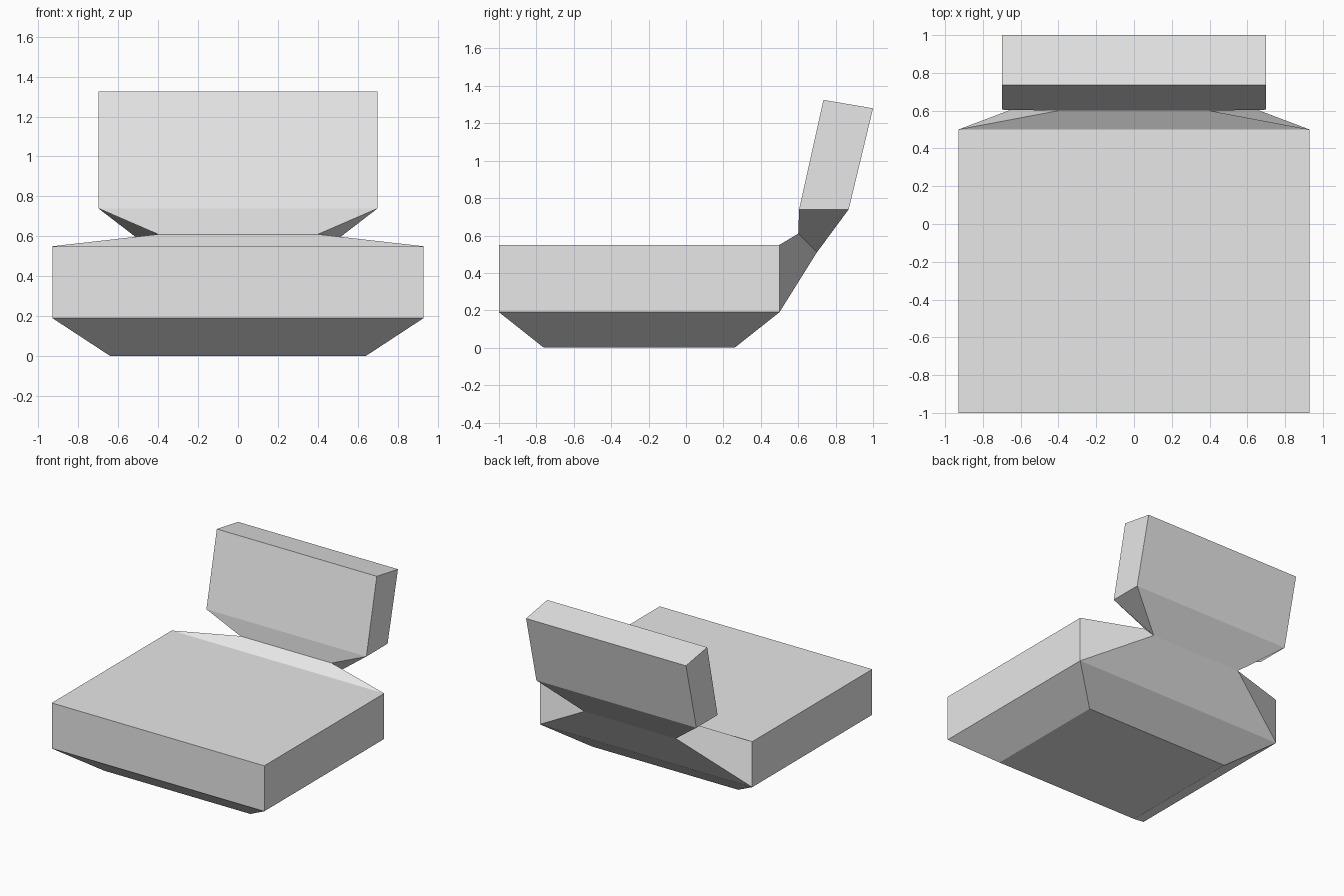
import bpy, bmesh

cube = bpy.data.objects.get("Cube")
if cube:
    bpy.data.objects.remove(cube, do_unlink=True)

# One plain grey for the whole chair
grey = bpy.data.materials.new("light_grey")
grey.use_nodes = True
colour = (0.8, 0.8, 0.8, 1)
grey.diffuse_color = colour
grey.node_tree.nodes["Principled BSDF"].inputs["Base Color"].default_value = colour

# Cross-sections from seat front to backrest top:
# half width, underside (y, z), upper side (y, z)
sections = [
    (0.93, (-1.0, 0.19), (-1.0, 0.55)),    # seat front
    (0.93, (0.5, 0.19), (0.5, 0.55)),      # seat back
    (0.40, (0.70, 0.51), (0.60, 0.61)),    # neck
    (0.70, (0.87, 0.74), (0.605, 0.74)),   # backrest bottom
    (0.70, (1.0, 1.28), (0.735, 1.325)),   # backrest top
]

bm = bmesh.new()


def make_ring(half, low, high):
    """Four corners of one rectangular cross-section."""
    return [bm.verts.new((x, *p)) for x, p in
            ((-half, low), (half, low), (half, high), (-half, high))]


# Seat, neck and backrest as one continuous loft
rings = [make_ring(*s) for s in sections]
underside = None
for a, b in zip(rings, rings[1:]):
    for i in range(4):
        j = (i + 1) % 4
        face = bm.faces.new((a[i], a[j], b[j], b[i]))
        underside = underside or face
bm.faces.new(rings[0])
bm.faces.new(rings[-1])

# Tapered base drawn down from the seat underside
base = bmesh.ops.extrude_discrete_faces(bm, faces=[underside])["faces"][0]
centre = base.calc_center_median()
for v in base.verts:
    v.co.x *= 0.688
    v.co.y = centre.y + (v.co.y - centre.y) * 0.68
    v.co.z = 0

bmesh.ops.recalc_face_normals(bm, faces=bm.faces)
mesh = bpy.data.meshes.new("chair_seat_and_backrest")
bm.to_mesh(mesh)
bm.free()
mesh.materials.append(grey)
chair = bpy.data.objects.new("chair_seat_and_backrest", mesh)
bpy.context.collection.objects.link(chair)
